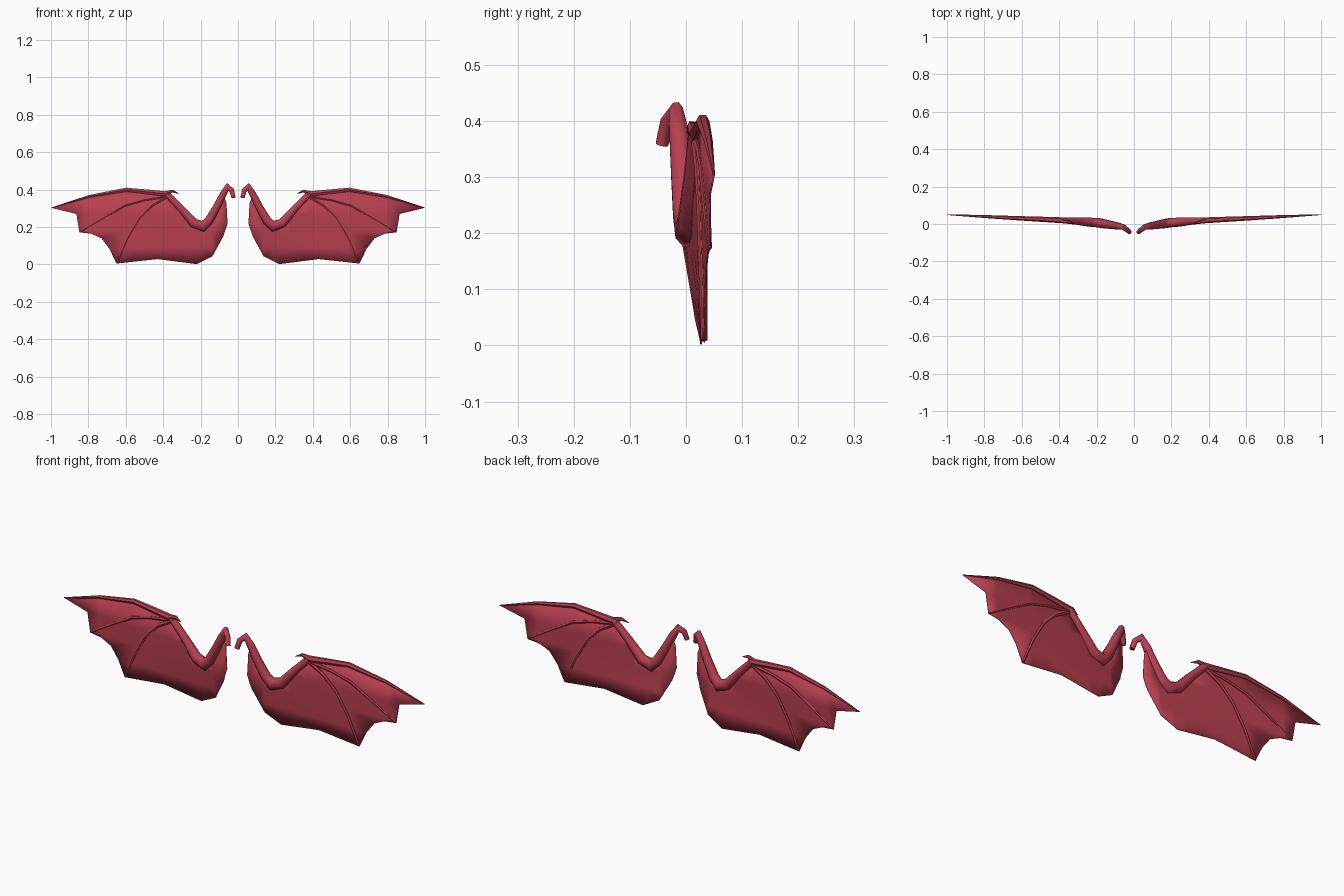
import bpy
import bmesh
import math
from mathutils import Vector

if "Cube" in bpy.data.objects:
    bpy.data.objects.remove(bpy.data.objects["Cube"], do_unlink=True)

red = bpy.data.materials.new("crimson_hide")
red.use_nodes = True
RED = (0.48, 0.05, 0.08, 1.0)
red.diffuse_color = RED
red.node_tree.nodes["Principled BSDF"].inputs["Base Color"].default_value = RED
red.node_tree.nodes["Principled BSDF"].inputs["Roughness"].default_value = 0.8


def sheet_y(x, z):
    """Depth of the wing sheet: swept back outward, billowing near the body."""
    stops = [(0.0, -0.012), (0.06, -0.006), (0.2, 0.008),
             (0.38, 0.02), (0.6, 0.03), (1.0, 0.05)]
    y = stops[-1][1]
    for (xa, ya), (xb, yb) in zip(stops, stops[1:]):
        if xa <= x <= xb:
            y = ya + (yb - ya) * (x - xa) / (xb - xa)
            break
    return y + 0.15 * max(0, 0.18 - z) * max(0, 1 - x / 0.65)


def finish(name, bm, smooth_angle):
    """Make the object, mirror it across x and shade it."""
    bmesh.ops.recalc_face_normals(bm, faces=bm.faces)
    mesh = bpy.data.meshes.new(name)
    bm.to_mesh(mesh)
    bm.free()
    mesh.materials.append(red)
    obj = bpy.data.objects.new(name, mesh)
    bpy.context.collection.objects.link(obj)
    mirror = obj.modifiers.new("both_sides", 'MIRROR')
    mirror.use_mirror_merge = False
    bpy.ops.object.select_all(action='DESELECT')
    obj.select_set(True)
    bpy.context.view_layer.objects.active = obj
    bpy.ops.object.shade_smooth_by_angle(angle=math.radians(smooth_angle))
    return obj


def tube(name, path, sides=8):
    """Sweep a ring along (x, y, z, radius) points; y None follows the sheet."""
    pts = [Vector((x, sheet_y(x, z) if y is None else y, z)) for x, y, z, r in path]
    bm = bmesh.new()
    rings = []
    for i, p in enumerate(pts):
        steps = []
        if i > 0:
            steps.append((p - pts[i - 1]).normalized())
        if i < len(pts) - 1:
            steps.append((pts[i + 1] - p).normalized())
        tangent = sum(steps, Vector()).normalized()
        side = tangent.cross(Vector((0, 1, 0))).normalized()
        depth = side.cross(tangent)
        # widen the ring at bends so the limb keeps its thickness
        miter = 1 / max(0.75, tangent.dot(steps[0]))
        r = path[i][3]
        ring = []
        for k in range(sides):
            a = math.tau * (k + 0.5) / sides
            ring.append(bm.verts.new(p + side * math.cos(a) * r * miter
                                     + depth * math.sin(a) * r))
        rings.append(ring)
    for a, b in zip(rings, rings[1:]):
        for k in range(sides):
            n = (k + 1) % sides
            bm.faces.new((a[k], a[n], b[n], b[k]))
    bm.faces.new(rings[0])
    bm.faces.new(rings[-1])
    return finish(name, bm, 50)


# Arm: hooked shoulder, bent elbow, up to the wrist
arm = [(0.024, -0.043, 0.358, 0.012), (0.034, -0.034, 0.397, 0.013),
       (0.055, -0.018, 0.415, 0.015), (0.08, -0.012, 0.375, 0.019),
       (0.118, -0.006, 0.3, 0.022), (0.155, 0.0, 0.235, 0.025),
       (0.187, 0.006, 0.204, 0.027), (0.238, 0.01, 0.222, 0.026),
       (0.305, 0.015, 0.3, 0.02), (0.38, 0.02, 0.377, 0.017)]
tube("arm", arm)

# Thumb claw at the wrist
tube("thumb_claw", [(0.395, 0.019, 0.378, 0.014), (0.35, 0.01, 0.392, 0.008),
                    (0.315, 0.002, 0.379, 0.001)], 6)

# Three wing fingers
leading = [(0.365, None, 0.375, 0.016), (0.48, None, 0.388, 0.014),
           (0.596, None, 0.4, 0.012), (0.794, None, 0.365, 0.008),
           (0.998, None, 0.303, 0.002)]
middle = [(0.385, None, 0.365, 0.01), (0.5, None, 0.347, 0.008),
          (0.607, None, 0.316, 0.008), (0.74, None, 0.238, 0.007),
          (0.845, None, 0.174, 0.004)]
inner = [(0.385, None, 0.362, 0.011), (0.46, None, 0.317, 0.009),
         (0.527, None, 0.249, 0.008), (0.59, None, 0.142, 0.008),
         (0.648, None, 0.01, 0.006)]
for name, path in (("leading_finger", leading), ("middle_finger", middle),
                   ("inner_finger", inner)):
    tube(name, path, 6)

# Membrane: outline from the limbs plus the scalloped trailing edge
trailing = [(0.864, 0.27), (0.848, 0.172), (0.785, 0.165), (0.73, 0.14),
            (0.687, 0.083), (0.65, 0.005), (0.43, 0.029), (0.22, 0.002),
            (0.136, 0.045), (0.078, 0.152), (0.056, 0.22), (0.062, 0.33)]
outline = [(p[0], p[2]) for p in arm[3:] + leading[1:]] + trailing
bm = bmesh.new()
bm.faces.new([bm.verts.new((x, 0, z)) for x, z in outline])
cuts = [((x, 0, 0), (1, 0, 0)) for x in (0.14, 0.2, 0.28, 0.38, 0.5, 0.6, 0.8)]
cuts += [((0, 0, z), (0, 0, 1)) for z in (0.09, 0.18, 0.27)]
for co, no in cuts:
    geom = bm.verts[:] + bm.edges[:] + bm.faces[:]
    bmesh.ops.bisect_plane(bm, geom=geom, plane_co=co, plane_no=no, dist=0.0001)
bmesh.ops.triangulate(bm, faces=bm.faces[:])
for v in bm.verts:
    v.co.y = sheet_y(v.co.x, v.co.z)
membrane = finish("membrane", bm, 30)
skin = membrane.modifiers.new("skin_thickness", 'SOLIDIFY')
skin.thickness = 0.003
skin.offset = 0
